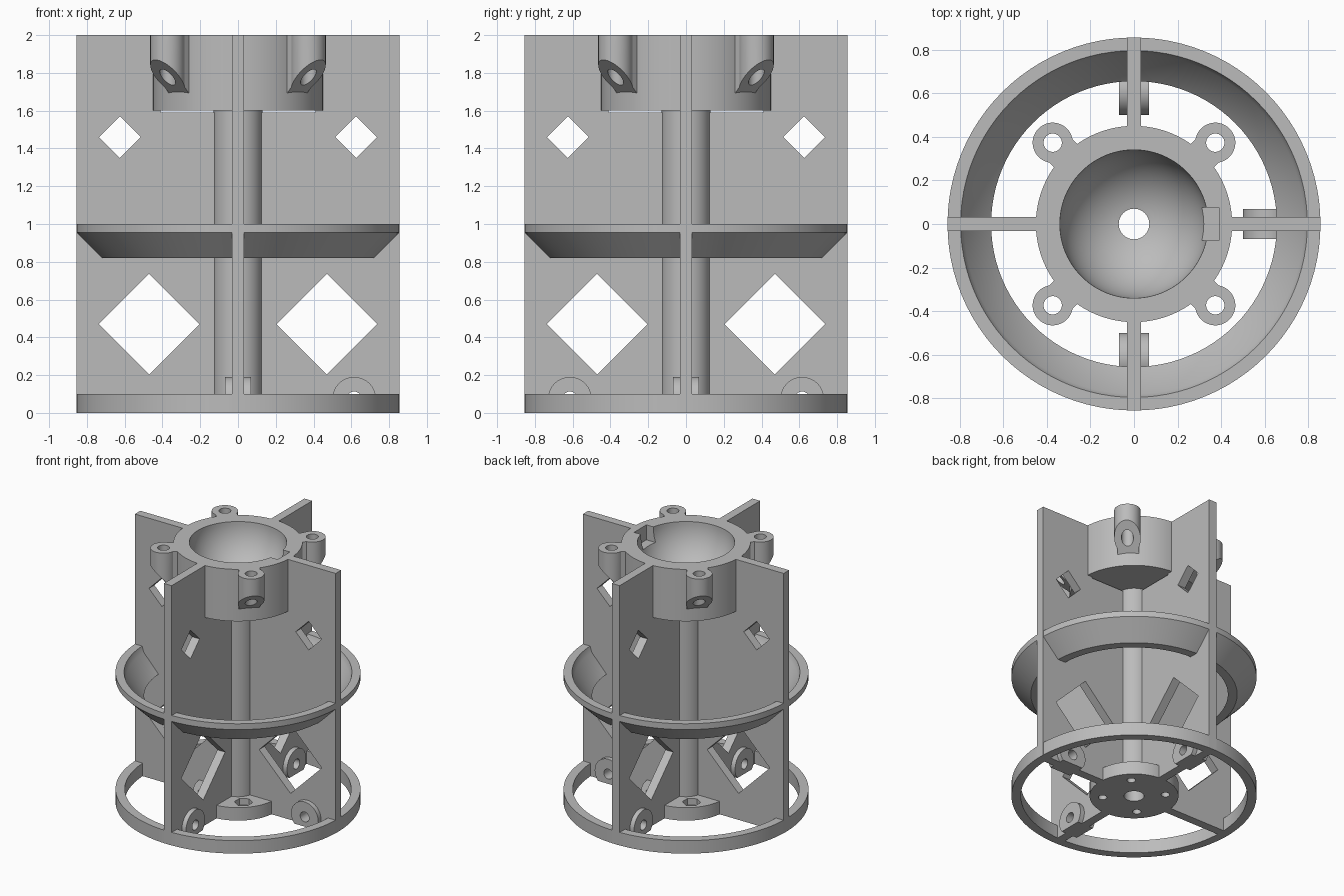
import bpy, bmesh, math
from mathutils import Matrix, Vector

old = bpy.data.objects.get("Cube")
if old:
    bpy.data.objects.remove(old)

grey = bpy.data.materials.new("plain grey")
grey.use_nodes = True
COLOUR = (0.5, 0.5, 0.5, 1)
grey.diffuse_color = COLOUR
grey.node_tree.nodes["Principled BSDF"].inputs["Base Color"].default_value = COLOUR

R = 0.855        # outer radius
T = 0.033        # half thickness of a fin
parts = []


def finish(name, bm, matrix=Matrix()):
    bmesh.ops.recalc_face_normals(bm, faces=bm.faces)
    mesh = bpy.data.meshes.new(name)
    bm.to_mesh(mesh)
    bm.free()
    mesh.transform(matrix)
    mesh.materials.append(grey)
    obj = bpy.data.objects.new(name, mesh)
    bpy.context.collection.objects.link(obj)
    return obj


def revolve(name, profile, steps=96, matrix=Matrix()):
    """Turn a closed (radius, z) profile about the z axis."""
    bm = bmesh.new()
    verts = [bm.verts.new((r, 0, z)) for r, z in profile]
    edges = [bm.edges.new((verts[i - 1], verts[i])) for i in range(len(verts))]
    bmesh.ops.spin(bm, geom=verts + edges, axis=(0, 0, 1), cent=(0, 0, 0),
                   angle=math.tau, steps=steps)
    bmesh.ops.remove_doubles(bm, verts=bm.verts, dist=1e-5)
    return finish(name, bm, matrix)


def extrude(name, outline):
    """Extrude an (x, z) outline to the thickness of a fin."""
    bm = bmesh.new()
    face = bm.faces.new([bm.verts.new((x, -T, z)) for x, z in outline])
    new = bmesh.ops.extrude_face_region(bm, geom=[face])["geom"]
    moved = [v for v in new if isinstance(v, bmesh.types.BMVert)]
    bmesh.ops.translate(bm, verts=moved, vec=(0, 2 * T, 0))
    return finish(name, bm)


def box(name, centre, size, tilt=0):
    bm = bmesh.new()
    bmesh.ops.create_cube(bm, size=1)
    return finish(name, bm, Matrix.Translation(centre) @ Matrix.Rotation(tilt, 4, 'Y')
                  @ Matrix.Diagonal((*size, 1)))


def rod(name, centre, radius, depth, sides=48, along_y=False):
    bm = bmesh.new()
    bmesh.ops.create_cone(bm, cap_ends=True, segments=sides,
                          radius1=radius, radius2=radius, depth=depth)
    turn = Matrix.Rotation(math.pi / 2, 4, 'X') if along_y else Matrix()
    return finish(name, bm, Matrix.Translation(centre) @ turn)


def combine(obj, others, operation='DIFFERENCE'):
    for other in others:
        mod = obj.modifiers.new("cut", 'BOOLEAN')
        mod.operation, mod.solver, mod.object = operation, 'EXACT', other
    bpy.context.view_layer.update()
    graph = bpy.context.evaluated_depsgraph_get()
    mesh = bpy.data.meshes.new_from_object(obj.evaluated_get(graph))
    obj.modifiers.clear()
    obj.data = mesh
    for other in others:
        bpy.data.objects.remove(other)
    return obj


def turned(obj, name, degrees):
    """Copy a part round the z axis."""
    copy = obj.copy()
    copy.data = obj.data.copy()
    copy.name = name
    copy.data.transform(Matrix.Rotation(math.radians(degrees), 4, 'Z'))
    bpy.context.collection.objects.link(copy)
    parts.append(copy)


# Hub, hollow column and bowl cup in one turned profile
bowl, bore = 0.34, 0.07
low = math.acos(bore / bowl)
arc = [(bowl * math.cos(low * i / 20), 2 - bowl * math.sin(low * i / 20)) for i in range(21)]
core = revolve("hub_column_and_cup",
               [(bore, 0), (0.31, 0), (0.31, 0.1), (0.13, 0.1),
                (0.13, 1.6), (0.45, 1.6), (0.45, 2)] + arc)
cutters = [box("slot", (0.34, 0, 1.985), (0.1, 0.15, 0.2))]
for k in range(4):
    a = math.radians(45 + 90 * k)
    spot = Vector((0.22 * math.cos(a), 0.22 * math.sin(a), 0))
    cutters.append(rod("screw_hole", spot, 0.03, 0.4, 24))
    cutters.append(rod("nut_pocket", spot + Vector((0, 0, 0.1)), 0.065, 0.1, 6))
parts.append(combine(core, cutters))

# Base ring and flared middle ring
parts.append(revolve("base_ring", [(0.79, 0), (R, 0), (R, 0.1), (0.79, 0.1)]))
parts.append(revolve("flared_ring", [(0.655, 0.82), (0.72, 0.82), (R, 0.955),
                                     (R, 1), (0.795, 1), (0.78, 0.955)]))

# Fins with diamond windows
fin = extrude("fin", [(0.1, 0), (R, 0), (R, 2), (0.41, 2), (0.41, 1.59), (0.1, 1.59)])
combine(fin, [box("window", (x, 0, z), (s, 1, s), math.pi / 4)
              for x, z, s in ((0.47, 0.47, 0.377), (0.625, 1.46, 0.156))])
turned(fin, "right_fin", 180)

# Three fins carry a round boss with a cross hole
combine(fin, [rod("hole", (0.615, 0, 0.075), 0.038, 1, 32, True)])
boss = rod("boss", (0.615, 0, 0.075), 0.115, 0.136, 64, True)
combine(boss, [rod("hole", (0.615, 0, 0.075), 0.038, 1, 32, True),
               box("floor", (0.615, 0, -0.5), (1, 1, 1))])
for side, degrees in (("left", 0), ("back", 90), ("front", 270)):
    turned(fin, side + "_fin", degrees)
    turned(boss, side + "_boss", degrees)

# Screw lugs round the cup, sloped underneath
lug = rod("lug", (0.527, 0, 1.8), 0.092, 0.4, 64)
combine(lug, [box("neck", (0.45, 0, 1.8), (0.08, 0.15, 0.4))], 'UNION')
slope = Vector((0.45, 0, 1.7)) + Vector((1, 0, -1)).normalized() * 0.5
combine(lug, [rod("hole", (0.527, 0, 1.8), 0.042, 1, 32),
              box("slope", slope, (1, 1, 1), math.pi / 4)])
for k, name in enumerate(("back_left", "back_right", "front_right", "front_left")):
    turned(lug, name + "_lug", 45 + 90 * k)

for pattern in (fin, boss, lug):
    bpy.data.objects.remove(pattern)

# Smooth round walls, keep sharp edges
bpy.ops.object.select_all(action='DESELECT')
for part in parts:
    part.select_set(True)
bpy.context.view_layer.objects.active = parts[0]
bpy.ops.object.shade_smooth_by_angle(angle=math.radians(30))
